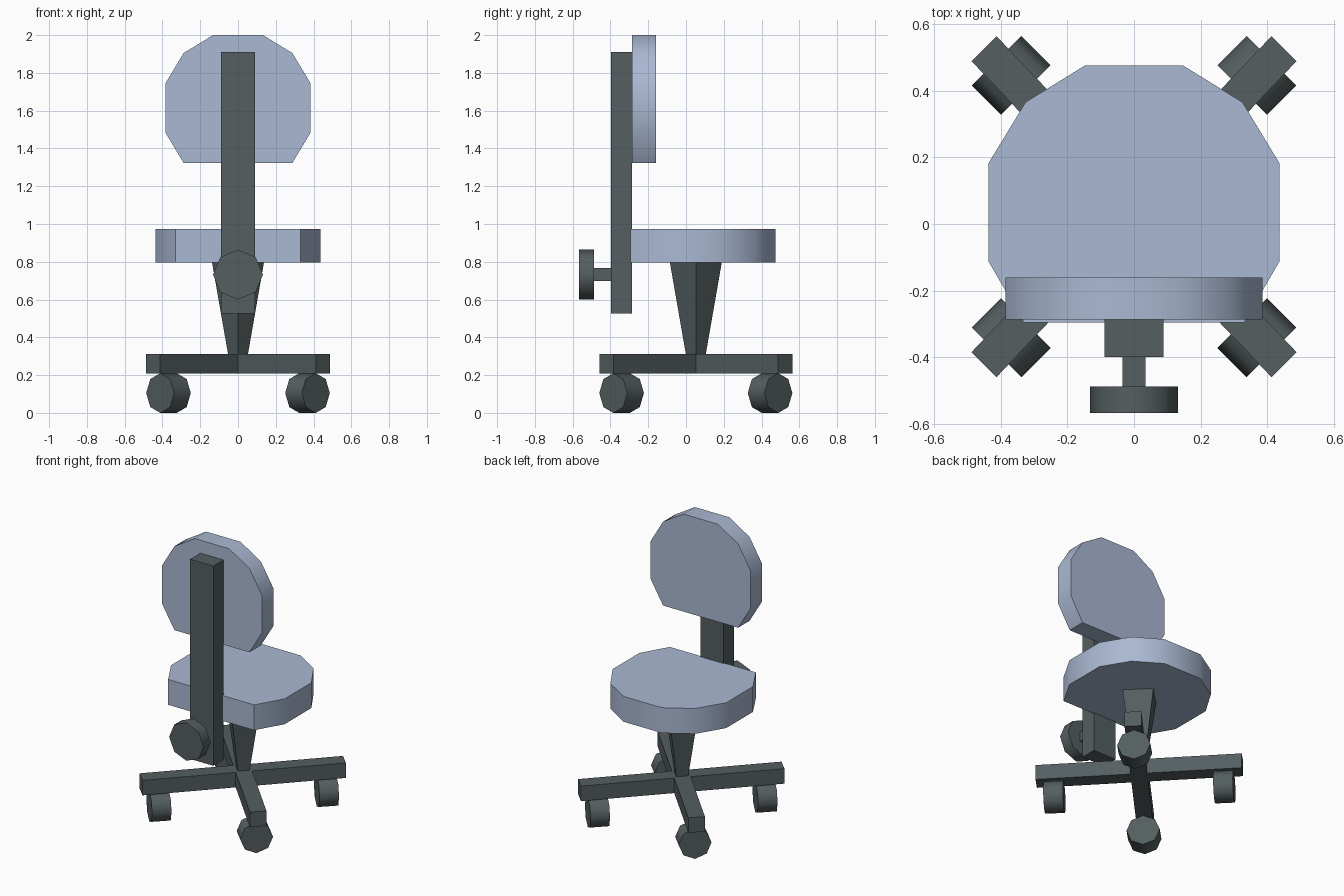
import bpy, bmesh, math
from mathutils import Vector

if "Cube" in bpy.data.objects:
    bpy.data.objects.remove(bpy.data.objects["Cube"])


def material(name, rgb):
    m = bpy.data.materials.new(name)
    m.diffuse_color = (*rgb, 1)
    m.use_nodes = True
    m.node_tree.nodes["Principled BSDF"].inputs["Base Color"].default_value = m.diffuse_color
    return m


fabric = material("blue grey fabric", (0.40, 0.48, 0.645))
metal = material("dark grey metal", (0.089, 0.112, 0.117))


def loft(name, ring_a, ring_b, mat):
    """Solid between two matching rings of points."""
    bm = bmesh.new()
    a = [bm.verts.new(p) for p in ring_a]
    b = [bm.verts.new(p) for p in ring_b]
    bm.faces.new(a)
    bm.faces.new(b)
    n = len(a)
    for i in range(n):
        j = (i + 1) % n
        bm.faces.new((a[i], a[j], b[j], b[i]))
    bmesh.ops.recalc_face_normals(bm, faces=bm.faces)
    me = bpy.data.meshes.new(name)
    bm.to_mesh(me)
    bm.free()
    me.materials.append(mat)
    for p in me.polygons:
        p.use_smooth = True
    me.set_sharp_from_angle(angle=math.radians(50))
    ob = bpy.data.objects.new(name, me)
    bpy.context.collection.objects.link(ob)
    return ob


def slab_z(name, pts, z0, z1, mat):
    return loft(name, [(x, y, z0) for x, y in pts], [(x, y, z1) for x, y in pts], mat)


def slab_y(name, pts, y0, y1, mat):
    return loft(name, [(x, y0, z) for x, z in pts], [(x, y1, z) for x, z in pts], mat)


def mirrored(half):
    return half + [(-x, y) for x, y in reversed(half)]


def box(x, z0, z1):
    return [(x, z0), (x, z1), (-x, z1), (-x, z0)]


def ngon(n, r, cx, cy):
    # one vertex on the second axis
    return [(cx + r * math.sin(math.tau * i / n), cy + r * math.cos(math.tau * i / n)) for i in range(n)]


# Cushions, rounded with one flat edge
slab_z("seat", mirrored([(0.147, 0.475), (0.325, 0.365), (0.436, 0.182), (0.436, -0.112), (0.33, -0.295)]),
       0.797, 0.973, fabric)
slab_y("backrest", mirrored([(0.132, 2.0), (0.288, 1.905), (0.385, 1.743), (0.385, 1.485), (0.288, 1.323)]),
       -0.286, -0.16, fabric)

# Back support with adjusting knob
slab_y("back_support", box(0.089, 0.525, 1.911), -0.398, -0.286, metal)
slab_y("knob_shaft", box(0.035, 0.698, 0.767), -0.487, -0.398, metal)
slab_y("knob", ngon(8, 0.132, 0, 0.732), -0.566, -0.487, metal)

# Tapered column
CY = 0.052
loft("column", [(x, y, 0.312) for x, y in ngon(4, 0.053, 0, CY)],
     [(x, y, 0.8) for x, y in ngon(4, 0.138, 0, CY)], metal)

# Cross base
right = [(0, 0.077), (0.412, 0.511), (0.487, 0.436), (0.073, 0), (0.487, -0.436), (0.412, -0.511), (0, -0.077)]
cross = right + [(-x, y) for x, y in reversed(right[1:-1])]
slab_z("cross_base", [(x, y + CY) for x, y in cross], 0.209, 0.313, metal)

# Four wheels, axles along the arms
for sx in (-1, 1):
    for sy in (-1, 1):
        axis = Vector((sx, sy, 0)).normalized()
        side = Vector((-sy, sx, 0)).normalized()
        centre = Vector((0.368 * sx, CY + 0.393 * sy, 0.105))
        rings = [[centre + axis * d + side * u + Vector((0, 0, v)) for u, v in ngon(8, 0.105, 0, 0)]
                 for d in (-0.062, 0.062)]
        loft("wheel", rings[0], rings[1], metal)
